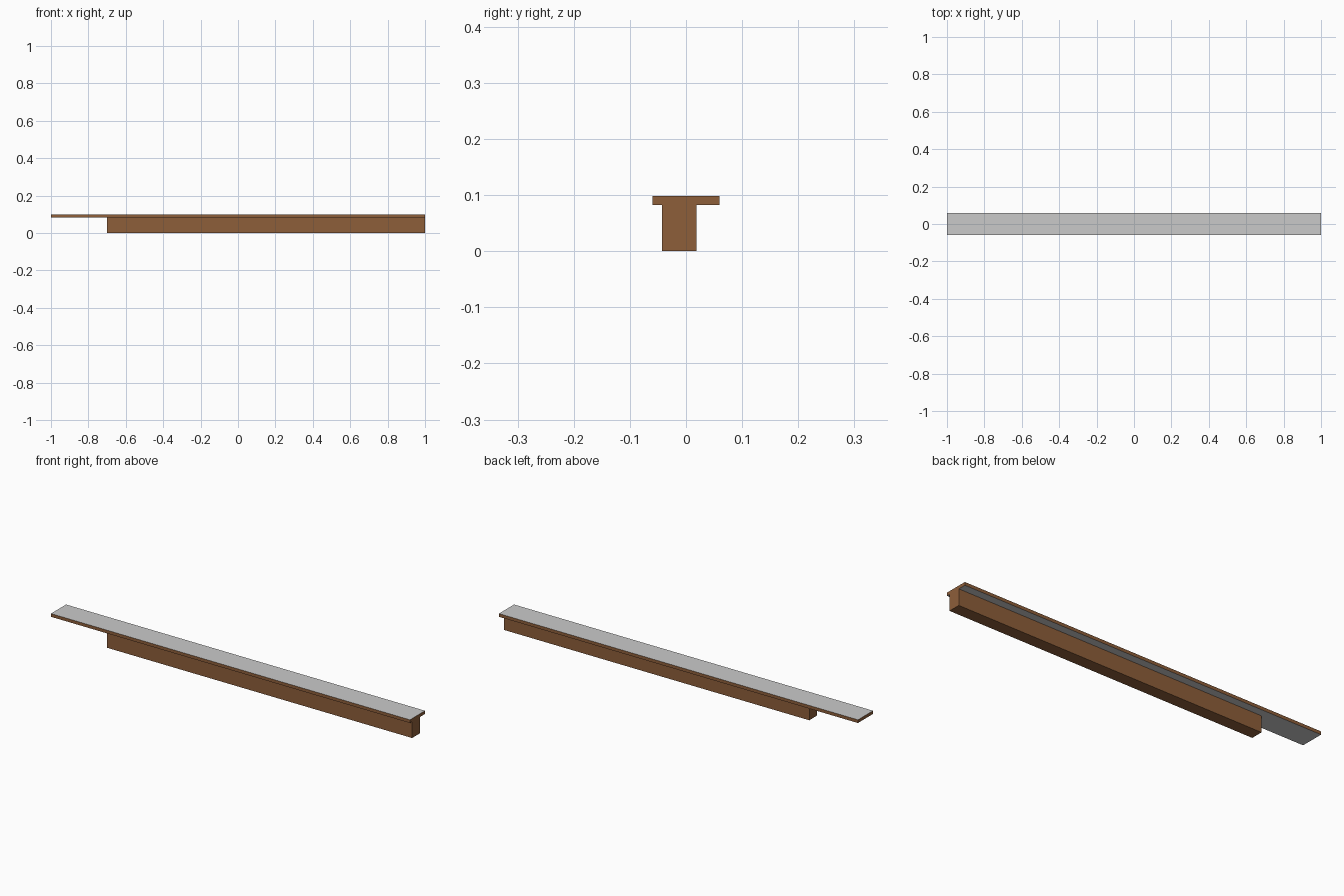
import bpy

if "Cube" in bpy.data.objects:
    bpy.data.objects.remove(bpy.data.objects["Cube"])


def material(name, rgb):
    m = bpy.data.materials.new(name)
    m.diffuse_color = (*rgb, 1.0)
    m.use_nodes = True
    m.node_tree.nodes["Principled BSDF"].inputs["Base Color"].default_value = m.diffuse_color
    return m


brown = material("brown wood", (0.27, 0.113, 0.042))
grey = material("light grey", (0.59, 0.59, 0.59))


def box(name, lo, hi, mats):
    """Axis-aligned box spanning corners lo to hi."""
    bpy.ops.mesh.primitive_cube_add(size=1)
    ob = bpy.context.object
    ob.name = name
    for v in ob.data.vertices:
        v.co = [lo[i] if v.co[i] < 0 else hi[i] for i in range(3)]
    for m in mats:
        ob.data.materials.append(m)
    return ob


# Support beam, shorter on the left and set slightly to the front
box("support_beam", (-0.7, -0.043, 0.0), (1.0, 0.019, 0.082), [brown])

# Top plank: grey top and underside, brown edges
plank = box("top_plank", (-1.0, -0.06, 0.082), (1.0, 0.06, 0.098), [brown, grey])
for f in plank.data.polygons:
    zs = [plank.data.vertices[i].co.z for i in f.vertices]
    f.material_index = 1 if max(zs) - min(zs) < 1e-5 else 0
